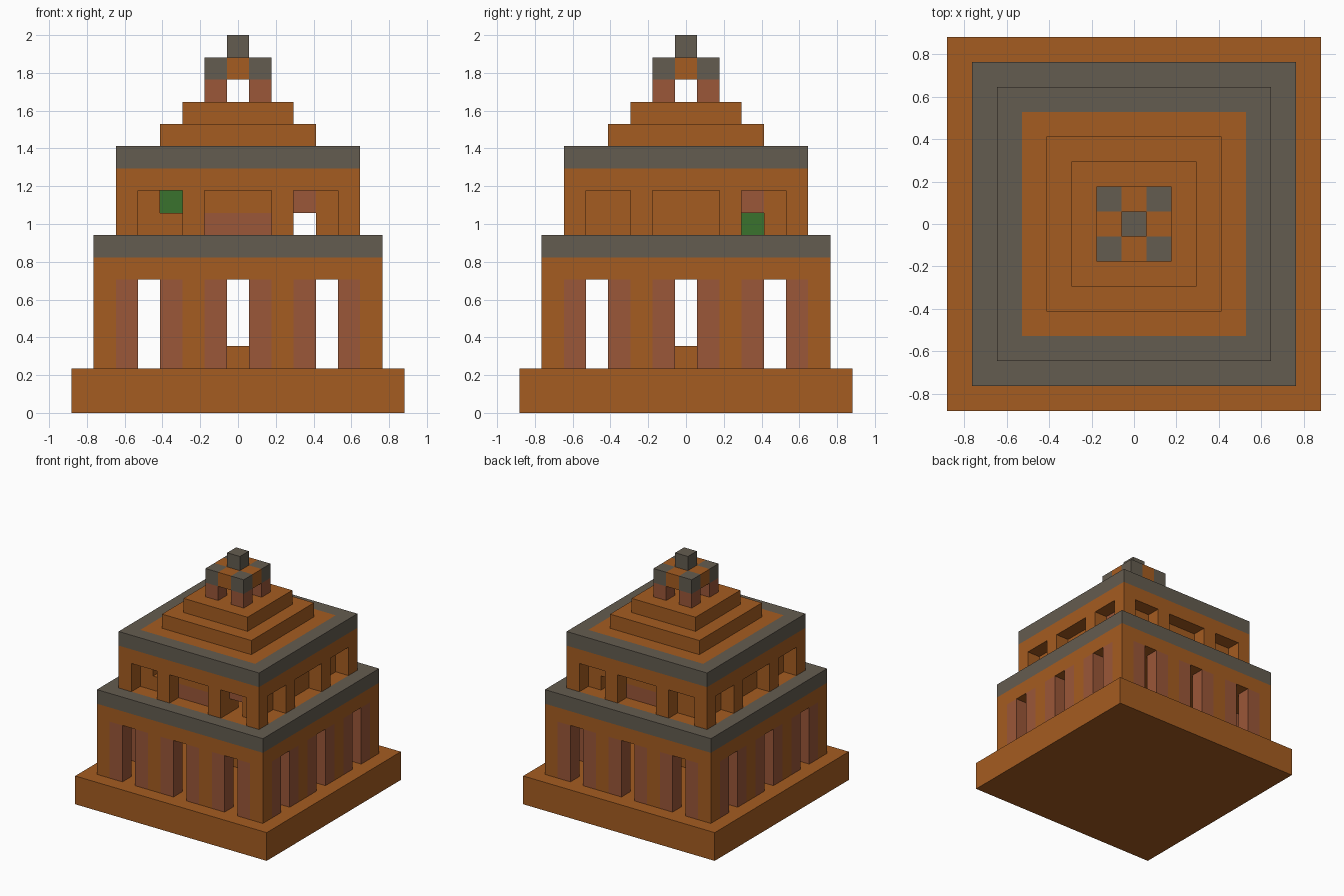
import bpy
import bmesh
from mathutils import Matrix

U = 2 / 17  # edge of one building block

old = bpy.data.objects.get("Cube")
if old:
    bpy.data.objects.remove(old, do_unlink=True)


def material(name, rgb):
    mat = bpy.data.materials.new(name)
    mat.use_nodes = True
    mat.diffuse_color = (*rgb, 1)
    mat.node_tree.nodes["Principled BSDF"].inputs["Base Color"].default_value = (*rgb, 1)
    return mat


ORANGE = material("orange_clay", (0.376, 0.107, 0.015))
GREY = material("grey_stone", (0.127, 0.107, 0.08))
BROWN = material("red_brown_brick", (0.328, 0.095, 0.04))
GREEN = material("green_leaf", (0.042, 0.171, 0.026))


def part(name, mat, boxes):
    """One object from boxes given as (centre x, centre y, width, depth, bottom, top) in blocks."""
    bm = bmesh.new()
    for x, y, w, d, z0, z1 in boxes:
        place = Matrix.Translation((x * U, y * U, (z0 + z1) / 2 * U))
        size = Matrix.Diagonal((w * U, d * U, (z1 - z0) * U, 1))
        bmesh.ops.create_cube(bm, size=1, matrix=place @ size)
    mesh = bpy.data.meshes.new(name)
    bm.to_mesh(mesh)
    bm.free()
    mesh.materials.append(mat)
    obj = bpy.data.objects.new(name, mesh)
    bpy.context.collection.objects.link(obj)
    return obj


def slab(width, z0, z1):
    return [(0, 0, width, width, z0, z1)]


def ring(r, z0, z1):
    """Square band one block thick whose blocks are centred r from the middle."""
    n = 2 * r
    boxes = [(0, s * r, n + 1, 1, z0, z1) for s in (-1, 1)]
    return boxes + [(s * r, 0, 1, n - 1, z0, z1) for s in (-1, 1)]


def posts(r, offsets, z0, z1):
    """Single-block posts along all four sides, each place once."""
    spots = set()
    for t in offsets:
        for s in (-r, r):
            spots |= {(t, s), (s, t)}
    return [(x, y, 1, 1, z0, z1) for x, y in sorted(spots)]


# Base and lower hall
part("base", ORANGE, slab(15, 0, 2))
part("lower_wall_posts", ORANGE, posts(6, (-6, -2, 2, 6), 2, 6))
part("lower_door_posts", BROWN, posts(6, (-5, -3, -1, 1, 3, 5), 2, 6))
part("hall_pedestal", ORANGE, slab(1, 2, 3))
part("lower_lintel", ORANGE, slab(13, 6, 7))
part("lower_cornice", GREY, ring(6, 7, 8))
part("upper_floor", ORANGE, slab(11, 7, 8))

# Upper storey facade
part("upper_wall_posts", ORANGE, posts(5, (-5, -2, 2, 5), 8, 10))
part("upper_lintel", ORANGE, slab(11, 10, 11))
part("upper_cornice", GREY, ring(5, 11, 12))
part("upper_roof", ORANGE, slab(9, 11, 12))

# Recessed inner wall with small openings and brick panels
holes = {(-3, -4, 9), (3, -4, 8), (3, 4, 8), (4, 3, 8)}
bricks = {(x, y, 8) for x in (-1, 0, 1) for y in (-4, 4)} | {(3, -4, 9), (4, 3, 9)}
wall = {(x, y, z) for x in range(-4, 5) for y in range(-4, 5) for z in (8, 9)
        if max(abs(x), abs(y)) == 4} - holes


def blocks(cells):
    return [(x, y, 1, 1, z, z + 1) for x, y, z in sorted(cells)]


part("inner_wall", ORANGE, blocks(wall - bricks))
part("inner_wall_bricks", BROWN, blocks(wall & bricks))
part("corner_plant", GREEN, [(-3, 3, 1, 1, 8, 10)])

# Stepped roof
part("roof_step_lower", ORANGE, slab(7, 12, 13))
part("roof_step_upper", ORANGE, slab(5, 13, 14))

# Lantern on top
corners = [(x, y) for x in (-1, 1) for y in (-1, 1)]
part("lantern_posts", BROWN, [(x, y, 1, 1, 14, 15) for x, y in corners])
part("lantern_corners", GREY, [(x, y, 1, 1, 15, 16) for x, y in corners])
part("lantern_roof", ORANGE, [(0, 0, 3, 1, 15, 16), (0, 1, 1, 1, 15, 16), (0, -1, 1, 1, 15, 16)])
part("finial", GREY, slab(1, 16, 17))
